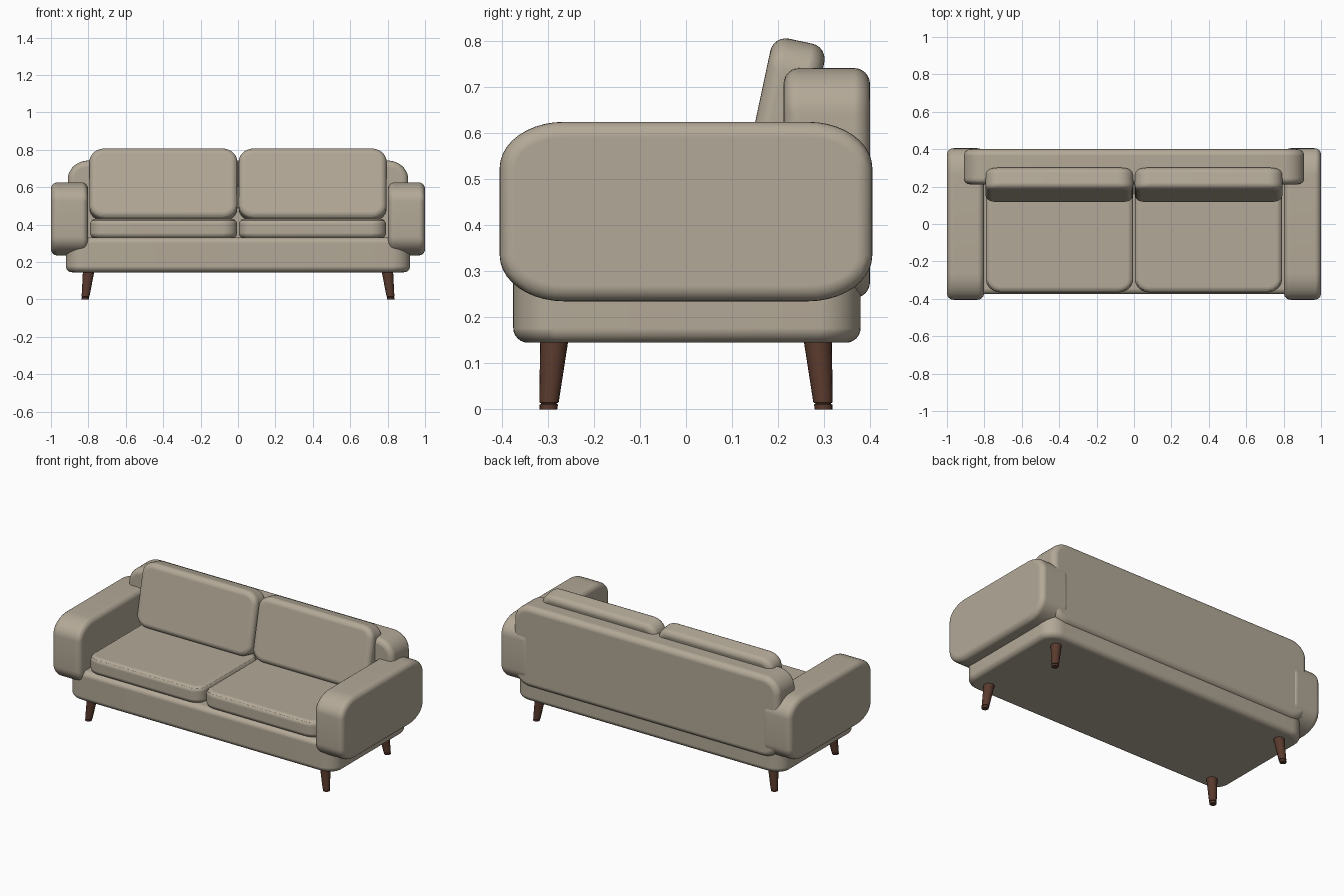
import bpy, bmesh
from math import pi, cos, sin, radians
from mathutils import Vector, Euler

cube = bpy.data.objects.get("Cube")
if cube:
    bpy.data.objects.remove(cube, do_unlink=True)


def material(name, rgb, roughness):
    m = bpy.data.materials.new(name)
    m.use_nodes = True
    m.diffuse_color = (*rgb, 1)
    node = m.node_tree.nodes["Principled BSDF"]
    node.inputs["Base Color"].default_value = (*rgb, 1)
    node.inputs["Roughness"].default_value = roughness
    return m


FABRIC = material("beige fabric", (0.45, 0.395, 0.31), 0.9)
WOOD = material("dark walnut", (0.10, 0.042, 0.026), 0.5)


def outline(w, h, rx, ry, steps=10):
    """Rectangle with soft elliptical corners, counter-clockwise."""
    pts = []
    for q, (sx, sy) in enumerate([(1, 1), (-1, 1), (-1, -1), (1, -1)]):
        for i in range(steps + 1):
            a = (q + i / steps) * pi / 2
            pts.append((sx * (w / 2 - rx) + rx * cos(a),
                        sy * (h / 2 - ry) + ry * sin(a)))
    return pts


def add(name, data, mat, loc=(0, 0, 0), rot=(0, 0, 0)):
    ob = bpy.data.objects.new(name, data)
    bpy.context.collection.objects.link(ob)
    data.materials.append(mat)
    ob.location, ob.rotation_euler = loc, rot
    return ob


def slab(name, size, corner, edge, loc, rot=(0, 0, 0)):
    """Upholstered block: rounded outline, local z thickness, soft rims."""
    w, h, depth = size
    bm = bmesh.new()
    face = bm.faces.new([bm.verts.new((x, y, -depth / 2))
                         for x, y in outline(w, h, *corner)])
    ext = bmesh.ops.extrude_face_region(bm, geom=[face])
    bmesh.ops.translate(bm, vec=(0, 0, depth),
                        verts=[g for g in ext["geom"] if isinstance(g, bmesh.types.BMVert)])
    bmesh.ops.recalc_face_normals(bm, faces=bm.faces)
    for f in bm.faces:
        f.smooth = True
    me = bpy.data.meshes.new(name)
    bm.to_mesh(me)
    bm.free()
    ob = add(name, me, FABRIC, loc, rot)
    mod = ob.modifiers.new("soft rim", "BEVEL")
    mod.width, mod.segments = edge, 6
    mod.limit_method, mod.angle_limit = "ANGLE", radians(60)
    mod.use_clamp_overlap = False
    mod.harden_normals = True
    return ob


def piping(name, size, corner, edge, loc, rot=(0, 0, 0)):
    """Thin sewn cord along the visible rim of a cushion."""
    w, h, depth = size
    t = edge * 0.35
    cu = bpy.data.curves.new(name, "CURVE")
    cu.dimensions = "3D"
    cu.bevel_depth, cu.bevel_resolution = 0.003, 1
    pts = outline(w - 2 * t, h - 2 * t, corner[0] - t, corner[1] - t)
    sp = cu.splines.new("POLY")
    sp.points.add(len(pts) - 1)
    for p, (x, y) in zip(sp.points, pts):
        p.co = (x, y, depth / 2 - t, 1)
    sp.use_cyclic_u = True
    add(name, cu, FABRIC, loc, rot)


def leg(name, top, foot):
    """Tapered, splayed leg with a small glide below a groove."""
    top, foot = Vector(top), Vector(foot)
    rings = [(0, 0.019), (0.07, 0.020), (0.075, 0.017),
             (0.09, 0.017), (0.095, 0.021), (1, 0.031)]
    sides = 20
    bm = bmesh.new()
    loops = []
    for t, r in rings:
        c = foot.lerp(top, t)
        loops.append([bm.verts.new((c.x + r * cos(2 * pi * i / sides),
                                    c.y + r * sin(2 * pi * i / sides), c.z))
                      for i in range(sides)])
    for a, b in zip(loops, loops[1:]):
        for i in range(sides):
            j = (i + 1) % sides
            bm.faces.new((a[i], a[j], b[j], b[i])).smooth = True
    bm.faces.new(loops[0][::-1])
    bm.faces.new(loops[-1])
    me = bpy.data.meshes.new(name)
    bm.to_mesh(me)
    bm.free()
    me.set_sharp_from_angle(angle=radians(30))
    add(name, me, WOOD)


# Base and backrest
slab("base", (1.84, 0.755, 0.187), (0.10, 0.09), 0.032, (0, 0.002, 0.2385))
slab("backrest", (1.82, 0.50, 0.188), (0.11, 0.10), 0.035,
     (0, 0.306, 0.492), (pi / 2, 0, 0))

for side, s in (("left", 1), ("right", -1)):
    # Arms
    slab(side + "_arm", (0.81, 0.39, 0.198), (0.14, 0.10), 0.034,
         (s * 0.901, 0, 0.43), (pi / 2, 0, pi / 2))

    # Cushions with piping
    seat = ((0.786, 0.60, 0.105), (0.08, 0.07), 0.03, (s * 0.398, -0.066, 0.378))
    slab(side + "_seat_cushion", *seat)
    piping(side + "_seat_piping", *seat)
    back = ((0.79, 0.385, 0.12), (0.08, 0.07), 0.034,
            (s * 0.399, 0.209, 0.612), (radians(78), 0, 0))
    slab(side + "_back_cushion", *back)
    piping(side + "_back_piping", *back)

    # Legs
    for end, e in (("front", -1), ("back", 1)):
        leg(f"{end}_{side}_leg", (s * 0.798, e * 0.286, 0.155),
            (s * 0.817, e * 0.299, 0))
